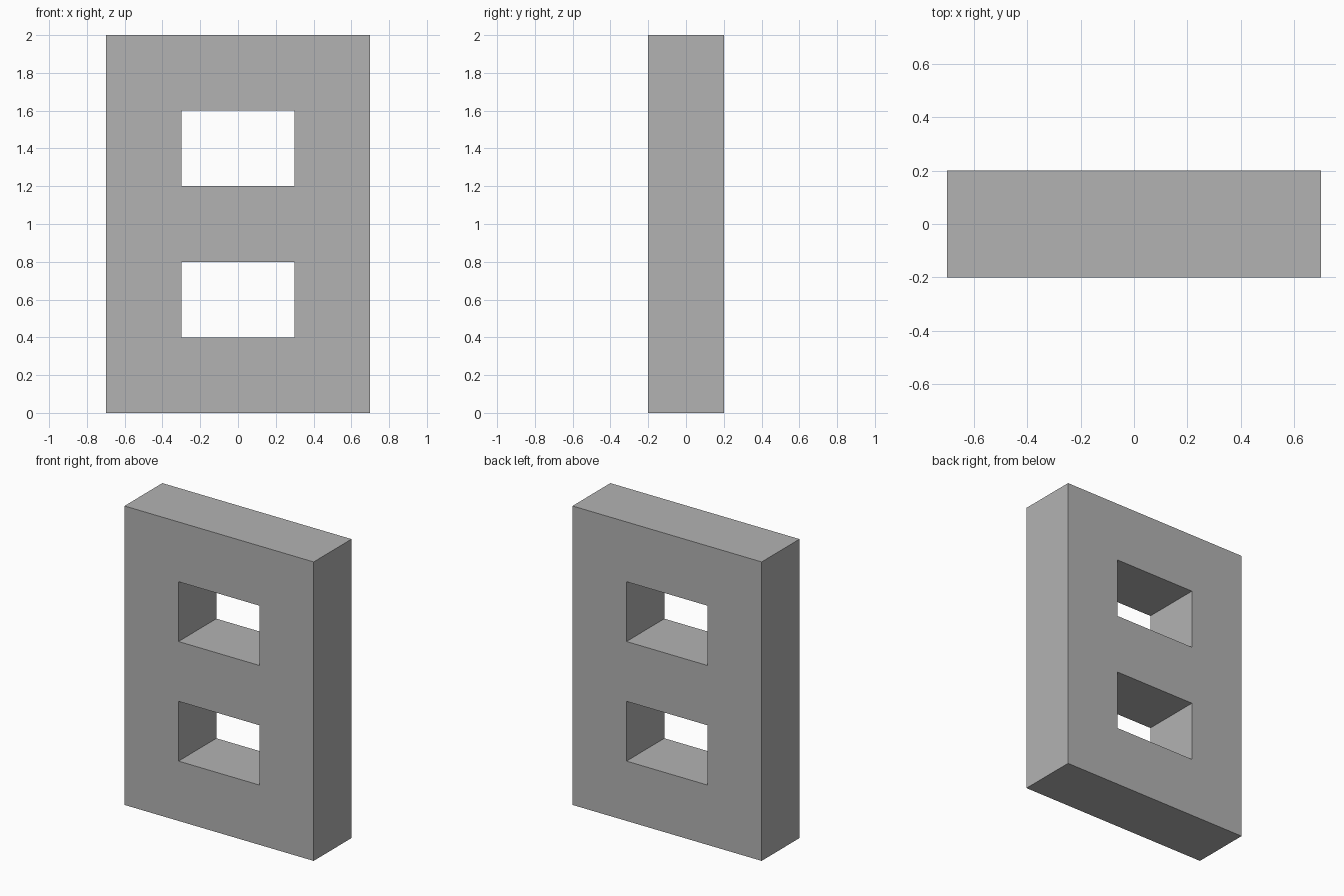
import bpy
import bmesh
from mathutils import Vector

cube = bpy.data.objects.get("Cube")
if cube:
    bpy.data.objects.remove(cube, do_unlink=True)

# Plain grey material
GREY = (0.45, 0.45, 0.45, 1.0)
grey = bpy.data.materials.new("grey")
grey.use_nodes = True
grey.diffuse_color = GREY
grey.node_tree.nodes["Principled BSDF"].inputs["Base Color"].default_value = GREY

# Grid lines of the block face; the window cells are left open
DEPTH = 0.4
xs = [-0.7, -0.3, 0.3, 0.7]
zs = [0.0, 0.4, 0.8, 1.2, 1.6, 2.0]
windows = {(1, 1), (1, 3)}

bm = bmesh.new()
grid = [[bm.verts.new((x, -DEPTH / 2, z)) for z in zs] for x in xs]
for i in range(len(xs) - 1):
    for j in range(len(zs) - 1):
        if (i, j) not in windows:
            bm.faces.new((grid[i][j], grid[i + 1][j],
                          grid[i + 1][j + 1], grid[i][j + 1]))

# Thicken the face into a solid block, with walls lining the windows
front = bm.faces[:]
result = bmesh.ops.extrude_face_region(bm, geom=front, use_keep_orig=True)
back = [v for v in result["geom"] if isinstance(v, bmesh.types.BMVert)]
bmesh.ops.translate(bm, verts=back, vec=Vector((0, DEPTH, 0)))
bmesh.ops.recalc_face_normals(bm, faces=bm.faces[:])

mesh = bpy.data.meshes.new("block_with_two_windows")
bm.to_mesh(mesh)
bm.free()
mesh.materials.append(grey)
block = bpy.data.objects.new("block_with_two_windows", mesh)
bpy.context.collection.objects.link(block)
